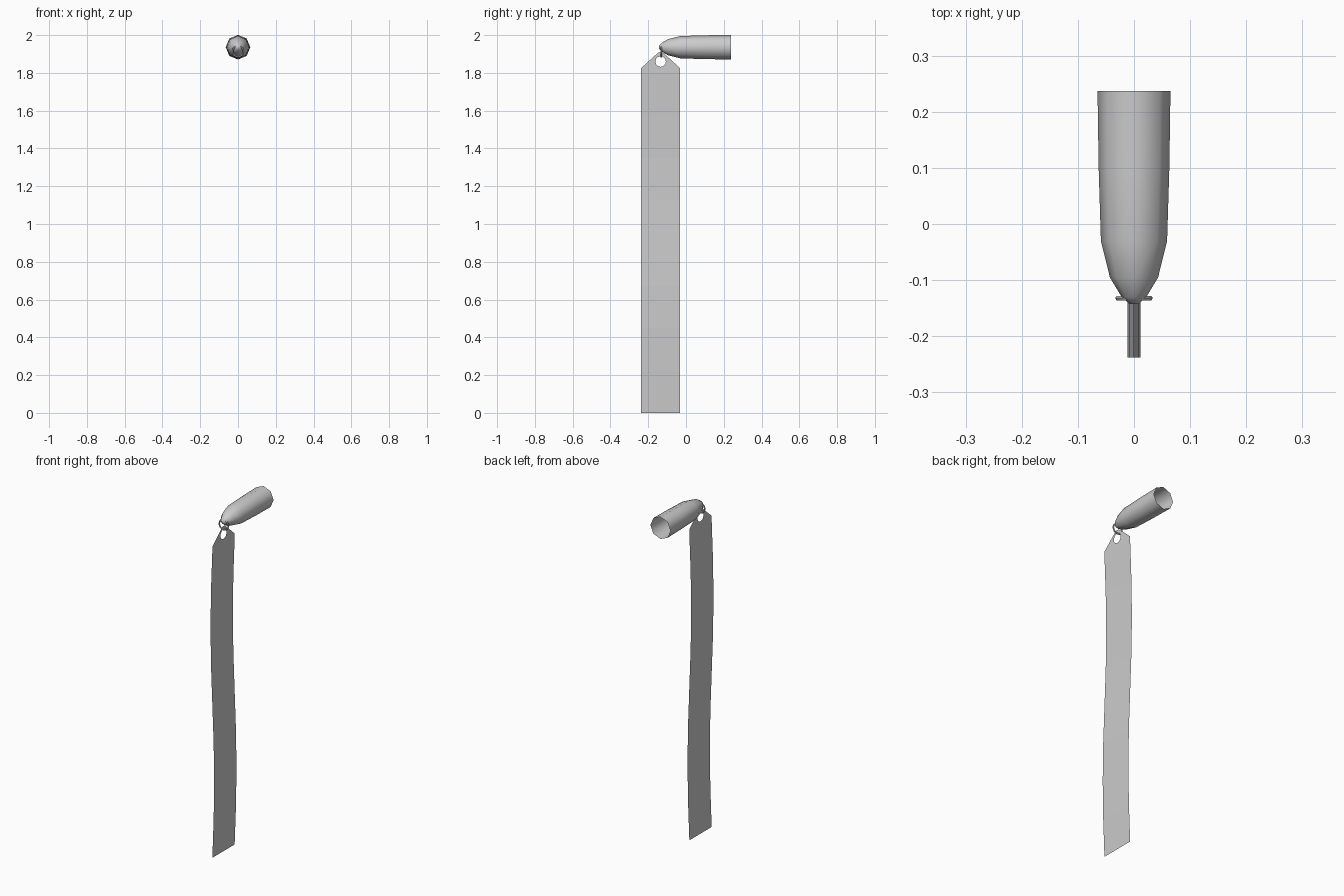
import bpy, bmesh
from math import sin, cos, pi

if "Cube" in bpy.data.objects:
    bpy.data.objects.remove(bpy.data.objects["Cube"])


def make_object(name, bm, smooth=False):
    mesh = bpy.data.meshes.new(name)
    bm.to_mesh(mesh)
    bm.free()
    ob = bpy.data.objects.new(name, mesh)
    bpy.context.collection.objects.link(ob)
    if smooth:
        bpy.context.view_layer.objects.active = ob
        ob.select_set(True)
        bpy.ops.object.shade_smooth_by_angle(angle=0.9)
        ob.select_set(False)
    return ob


def circle(n, r):
    return [(r * cos(2 * pi * i / n), r * sin(2 * pi * i / n)) for i in range(n)]


# pointed cap: eight-sided shell along y, open at the back
AXIS_Z = 1.936
profile = [(0.237, 0.065), (0.1, 0.063), (-0.03, 0.059),
           (-0.095, 0.043), (-0.13, 0.022), (-0.143, 0.008)]
bm = bmesh.new()
rings = [[bm.verts.new((a, y, AXIS_Z + b)) for a, b in circle(8, r)] for y, r in profile]
for lo, hi in zip(rings, rings[1:]):
    for i in range(8):
        j = (i + 1) % 8
        bm.faces.new((lo[i], lo[j], hi[j], hi[i]))
bm.faces.new(rings[-1])
bmesh.ops.recalc_face_normals(bm, faces=bm.faces)
make_object("pointed_cap", bm, smooth=True)

# split ring joining the cap tip to the strap
bpy.ops.mesh.primitive_torus_add(major_segments=16, minor_segments=6,
                                 major_radius=0.029, minor_radius=0.0045,
                                 location=(0, -0.132, 1.914), rotation=(pi / 2, 0, 0))
ring = bpy.context.object
ring.name = "link_ring"
bpy.ops.object.shade_smooth_by_angle(angle=0.9)

# strap: thin wavy ribbon with a pointed, punched top
Y0, Y1, YC, TAB_Z = -0.238, -0.031, -0.1345, 1.8


def wave(z):
    return 0.012 * sin(2 * pi * z / 1.8)


bm = bmesh.new()
SEGS = 8
rows = []
for i in range(SEGS + 1):
    z = TAB_Z * i / SEGS
    rows.append([bm.verts.new((wave(z), y, z)) for y in (Y0, Y1)])
for a, b in zip(rows, rows[1:]):
    bm.faces.new((a[0], a[1], b[1], b[0]))

# pointed tab with round hole
outline = [(Y1, 1.825), (YC + 0.012, 1.908), (YC - 0.012, 1.908), (Y0, 1.825)]
outer = [rows[-1][0], rows[-1][1]] + [bm.verts.new((0, y, z)) for y, z in outline]
hole = [bm.verts.new((0, YC + a, 1.86 + b)) for a, b in circle(12, 0.028)]
edges = []
for loop in (outer, hole):
    for a, b in zip(loop, loop[1:] + loop[:1]):
        edges.append(bm.edges.get((a, b)) or bm.edges.new((a, b)))
bmesh.ops.triangle_fill(bm, edges=edges, use_beauty=True, normal=(1, 0, 0))
bmesh.ops.recalc_face_normals(bm, faces=bm.faces)
make_object("strap", bm)
